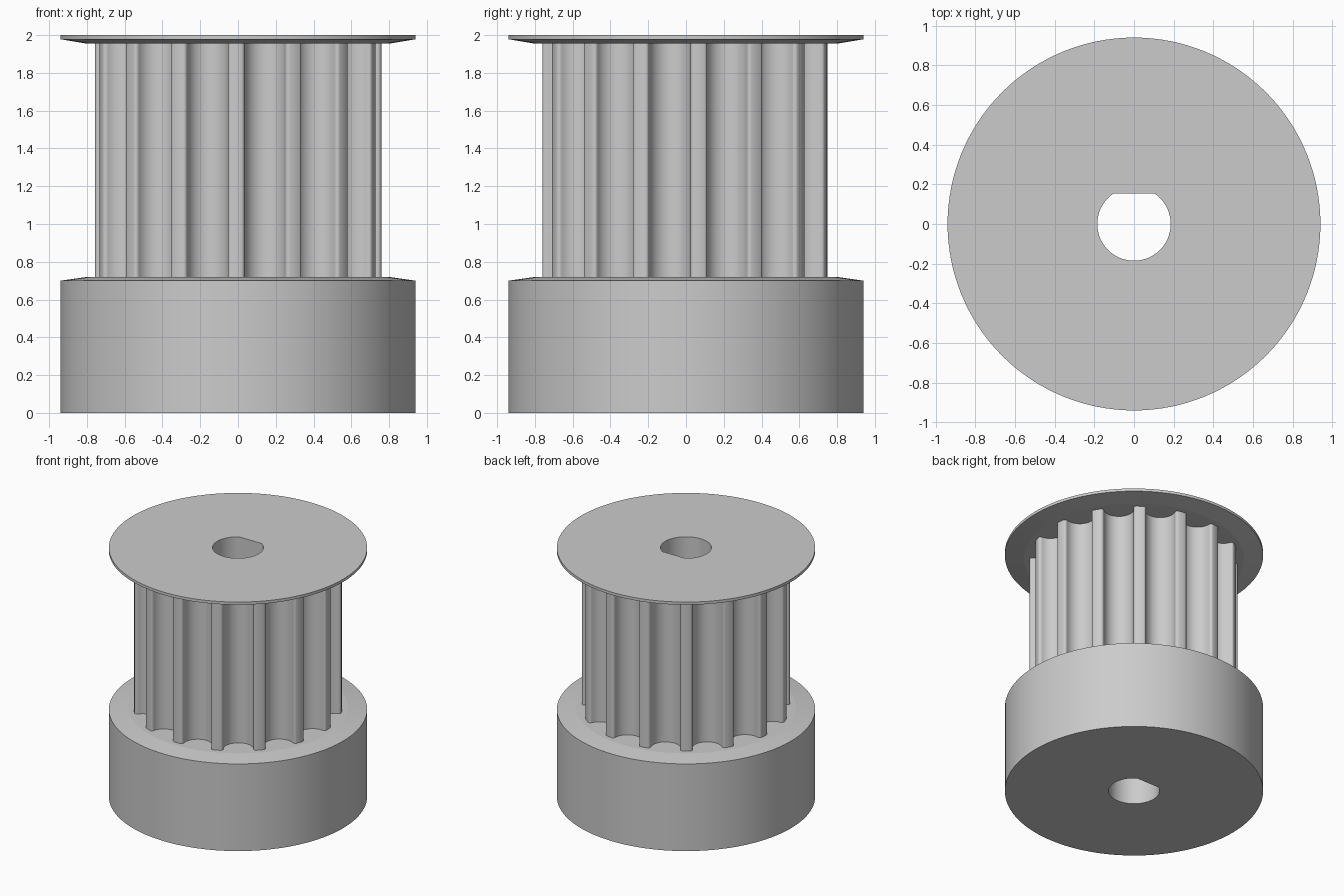
import bpy, bmesh, math
from math import sin, cos, pi, radians

cube = bpy.data.objects.get("Cube")
if cube:
    bpy.data.objects.remove(cube, do_unlink=True)

grey = bpy.data.materials.new("plain_grey")
grey.use_nodes = True
colour = (0.6, 0.6, 0.6, 1)
grey.diffuse_color = colour
grey.node_tree.nodes["Principled BSDF"].inputs["Base Color"].default_value = colour


def circle(r, n=128):
    return [(r * cos(2 * pi * i / n), r * sin(2 * pi * i / n)) for i in range(n)]


def loft(name, sections):
    """Closed solid through a stack of (outline, height) sections."""
    bm = bmesh.new()
    rings = [[bm.verts.new((x, y, z)) for x, y in pts] for pts, z in sections]
    n = len(rings[0])
    for a, b in zip(rings, rings[1:]):
        for i in range(n):
            j = (i + 1) % n
            bm.faces.new((a[i], a[j], b[j], b[i]))
    bm.faces.new(rings[0][::-1])
    bm.faces.new(rings[-1])
    bmesh.ops.recalc_face_normals(bm, faces=bm.faces[:])
    mesh = bpy.data.meshes.new(name)
    bm.to_mesh(mesh)
    bm.free()
    mesh.materials.append(grey)
    obj = bpy.data.objects.new(name, mesh)
    bpy.context.collection.objects.link(obj)
    return obj


def toothed_outline(teeth=15, R=0.76, groove=0.11, fillet=0.02, steps=14):
    """Round-bottomed grooves with filleted land corners."""
    edge = groove + fillet
    centre = math.sqrt(R * R - edge * edge) - fillet
    half = []
    for i in range(steps + 1):                     # groove floor to wall
        t = pi / 2 * i / steps
        half.append((centre - groove * cos(t), groove * sin(t)))
    for i in range(1, 6):                          # wall to land
        t = pi / 2 * i / 5
        half.append((centre + fillet * sin(t), edge - fillet * cos(t)))
    local = [(u, -v) for u, v in half[:0:-1]] + half
    pitch = 2 * pi / teeth
    local.append((R * cos(pitch / 2), R * sin(pitch / 2)))
    pts = []
    for k in range(teeth):
        a = radians(-78.75) + k * pitch
        pts += [(u * cos(a) - v * sin(a), u * sin(a) + v * cos(a)) for u, v in local]
    return pts


# Hub, toothed drum and top flange
rim, shoulder = circle(0.94), circle(0.8)
hub = loft("hub", [(rim, 0), (rim, 0.70), (shoulder, 0.72)])
teeth = toothed_outline()
drum = loft("toothed_drum", [(teeth, 0.71), (teeth, 1.965)])
flange = loft("top_flange", [(shoulder, 1.955), (rim, 1.978), (rim, 2.0)])

# D-shaped shaft bore cut through every part
flat = 0.155
bore = [(x, min(y, flat)) for x, y in circle(0.185, 96)]
a = math.asin(flat / 0.185)
bore = [p for p in bore if p[1] < flat - 1e-5]
corners = [(0.185 * cos(a), flat), (-0.185 * cos(a), flat)]
at = next(i for i, p in enumerate(bore) if p[0] < 0 and p[1] > 0)
bore[at:at] = corners
cutter = loft("bore_cutter", [(bore, -0.1), (bore, 2.1)])
cutter.hide_render = True

for part, angle in ((hub, 6), (drum, 30), (flange, 6)):
    bpy.ops.object.select_all(action="DESELECT")
    part.select_set(True)
    bpy.context.view_layer.objects.active = part
    cut = part.modifiers.new("bore", "BOOLEAN")
    cut.operation = "DIFFERENCE"
    cut.solver = "EXACT"
    cut.object = cutter
    bpy.ops.object.modifier_apply(modifier=cut.name)
    bpy.ops.object.shade_smooth_by_angle(angle=radians(angle))

bpy.data.objects.remove(cutter, do_unlink=True)
